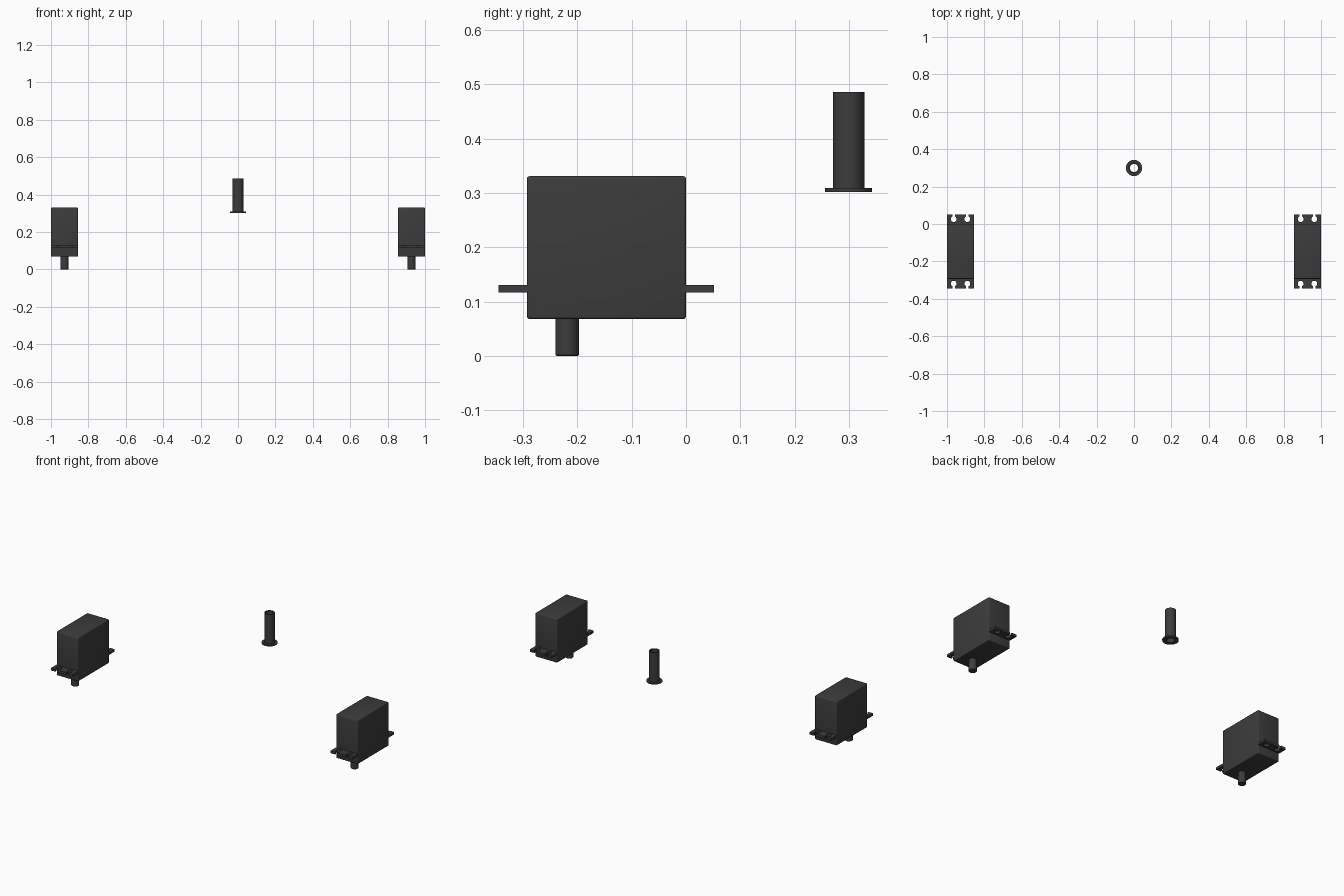
import bpy, bmesh, math

if "Cube" in bpy.data.objects:
    bpy.data.objects.remove(bpy.data.objects["Cube"])

black = bpy.data.materials.new("black plastic")
black.diffuse_color = (0.045, 0.045, 0.045, 1)
black.use_nodes = True
black.node_tree.nodes["Principled BSDF"].inputs["Base Color"].default_value = black.diffuse_color


def finish(name, bm, smooth=True):
    bmesh.ops.recalc_face_normals(bm, faces=bm.faces)
    me = bpy.data.meshes.new(name)
    bm.to_mesh(me)
    bm.free()
    me.materials.append(black)
    ob = bpy.data.objects.new(name, me)
    bpy.context.collection.objects.link(ob)
    if smooth:
        bpy.ops.object.select_all(action='DESELECT')
        ob.select_set(True)
        bpy.context.view_layer.objects.active = ob
        bpy.ops.object.shade_smooth_by_angle(angle=math.radians(35))
    return ob


def lathe(name, profile, x, y, segs=40, closed=False):
    """Spin (radius, z) points around a vertical axis at x, y."""
    bm = bmesh.new()
    rings = []
    for r, z in profile:
        rings.append([bm.verts.new((r * math.cos(2 * math.pi * i / segs),
                                    r * math.sin(2 * math.pi * i / segs), z))
                      for i in range(segs)])
    pairs = list(zip(rings, rings[1:]))
    if closed:
        pairs.append((rings[-1], rings[0]))
    else:
        bm.faces.new(rings[0])
        bm.faces.new(rings[-1])
    for a, b in pairs:
        for i in range(segs):
            j = (i + 1) % segs
            bm.faces.new((a[i], a[j], b[j], b[i]))
    ob = finish(name, bm)
    ob.location = (x, y, 0)
    return ob


HALF_W = 0.0725
Y0, Y1 = -0.293, 0.0
Z0, Z1 = 0.068, 0.331
TAB = 0.052


def case(side, x):
    # rounded motor case
    bm = bmesh.new()
    bmesh.ops.create_cube(bm, size=1)
    for v in bm.verts:
        v.co.x *= 2 * HALF_W
        v.co.y = Y0 if v.co.y < 0 else Y1
        v.co.z = Z0 if v.co.z < 0 else Z1
    bmesh.ops.bevel(bm, geom=bm.edges[:], offset=0.005, segments=3,
                    profile=0.5, affect='EDGES')
    finish(side + "_motor_case", bm).location.x = x


def tab(name, x, y, direction):
    # mounting tab with two keyhole slots open at the outer end
    hole_x, hole_y, r, half_slot = 0.0365, 0.026, 0.0155, 0.006
    a0 = math.asin(half_slot / r)
    pts = [(-HALF_W, -0.006), (-HALF_W, TAB)]
    for cx in (-hole_x, hole_x):
        pts.append((cx - half_slot, TAB))
        for i in range(25):
            a = math.pi / 2 + a0 + (2 * math.pi - 2 * a0) * i / 24
            pts.append((cx + r * math.cos(a), hole_y + r * math.sin(a)))
        pts.append((cx + half_slot, TAB))
    pts += [(HALF_W, TAB), (HALF_W, -0.006)]
    bm = bmesh.new()
    face = bm.faces.new([bm.verts.new((px, py * direction, 0.117))
                         for px, py in pts])
    ext = bmesh.ops.extrude_face_region(bm, geom=[face])
    for v in ext["geom"]:
        if isinstance(v, bmesh.types.BMVert):
            v.co.z = 0.131
    finish(name, bm).location = (x, y, 0)


# two motors
for side, x in (("left", -0.9275), ("right", 0.9275)):
    case(side, x)
    tab(side + "_front_tab", x, Y0, -1)
    tab(side + "_back_tab", x, Y1, 1)
    lathe(side + "_output_shaft",
          [(0.0195, 0), (0.0215, 0.002), (0.0215, 0.075)], x, -0.219)

# flanged hollow bushing
lathe("flanged_bushing",
      [(0.022, 0.302), (0.0435, 0.302), (0.0435, 0.309), (0.029, 0.309),
       (0.029, 0.486), (0.022, 0.486)], 0, 0.2995, closed=True)
